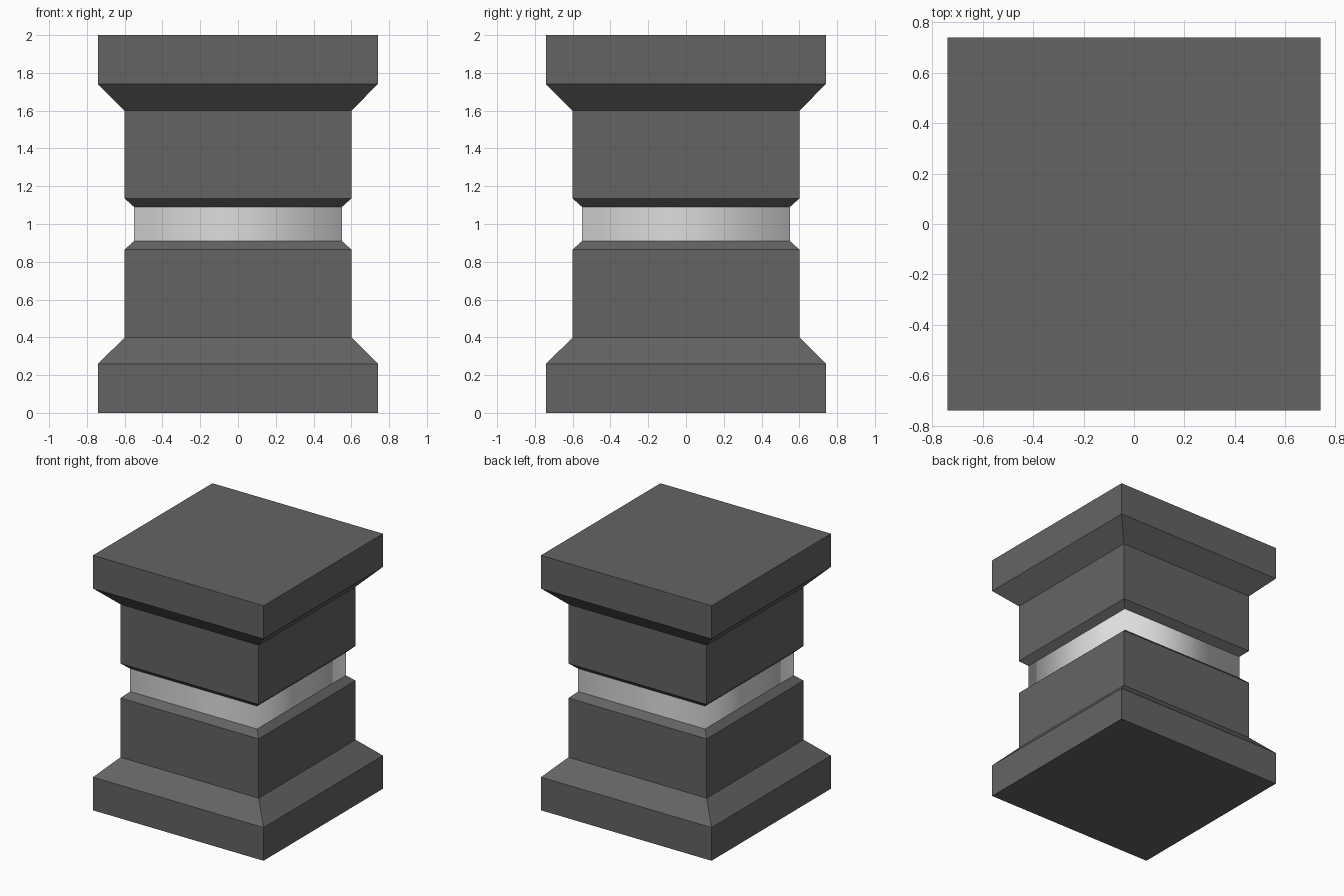
import bpy, bmesh

if "Cube" in bpy.data.objects:
    bpy.data.objects.remove(bpy.data.objects["Cube"])


def material(name, rgb):
    m = bpy.data.materials.new(name)
    m.diffuse_color = (*rgb, 1.0)
    m.use_nodes = True
    m.node_tree.nodes["Principled BSDF"].inputs["Base Color"].default_value = m.diffuse_color
    return m


dark = material("dark grey stone", (0.127, 0.127, 0.127))
light = material("light grey metal", (0.72, 0.72, 0.72))


def square_stack(name, profile, mat, caps=True, smooth=False):
    """Loft square rings given as (half width, height) from bottom to top."""
    bm = bmesh.new()
    rings = [[bm.verts.new((sx * h, sy * h, z))
              for sx, sy in ((-1, -1), (1, -1), (1, 1), (-1, 1))]
             for h, z in profile]
    for a, b in zip(rings, rings[1:]):
        for i in range(4):
            j = (i + 1) % 4
            bm.faces.new((a[i], a[j], b[j], b[i]))
    if caps:
        bm.faces.new(rings[0][::-1])
        bm.faces.new(rings[-1])
    for f in bm.faces:
        f.smooth = smooth
    bm.normal_update()
    mesh = bpy.data.meshes.new(name)
    bm.to_mesh(mesh)
    bm.free()
    mesh.materials.append(mat)
    obj = bpy.data.objects.new(name, mesh)
    bpy.context.collection.objects.link(obj)
    return obj


# Lower block: plinth, slope, shaft and chamfered rim
lower = [(0.74, 0.0), (0.74, 0.26), (0.60, 0.40), (0.60, 0.865), (0.55, 0.91)]
square_stack("lower_block", lower, dark)

# Upper block: the same profile mirrored about the middle
square_stack("upper_block", [(h, 2.0 - z) for h, z in reversed(lower)], dark)

# Middle band: open square sleeve, shaded smooth around its corners
square_stack("middle_band", [(0.55, 0.91), (0.55, 1.09)], light,
             caps=False, smooth=True)
